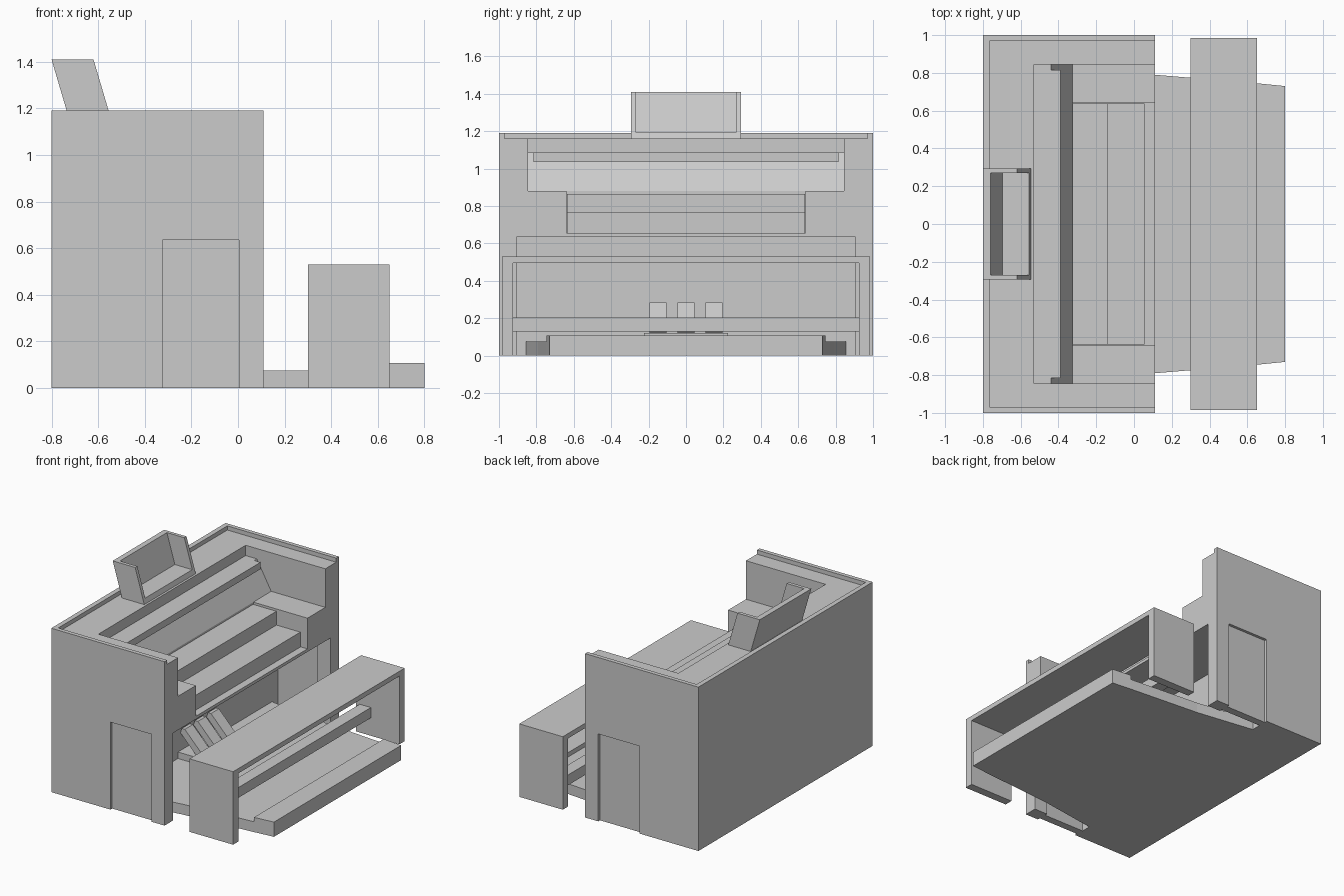
import bpy, bmesh
from mathutils import Vector

if "Cube" in bpy.data.objects:
    bpy.data.objects.remove(bpy.data.objects["Cube"])


def prism(name, pts, lo, hi, axis='Y'):
    """Extrude a 2D outline: XZ outline along Y, or XY outline along Z."""
    bm = bmesh.new()
    def place(p, d):
        return Vector((p[0], d, p[1])) if axis == 'Y' else Vector((p[0], p[1], d))
    face = bm.faces.new([bm.verts.new(place(p, lo)) for p in pts])
    ext = bmesh.ops.extrude_face_region(bm, geom=[face])
    step = place((0, 0), hi - lo)
    bmesh.ops.translate(bm, verts=[g for g in ext['geom'] if isinstance(g, bmesh.types.BMVert)], vec=step)
    bmesh.ops.recalc_face_normals(bm, faces=bm.faces)
    me = bpy.data.meshes.new(name)
    bm.to_mesh(me)
    bm.free()
    ob = bpy.data.objects.new(name, me)
    bpy.context.collection.objects.link(ob)
    return ob


def box(name, x0, x1, y0, y1, z0, z1):
    return prism(name, [(x0, z0), (x1, z0), (x1, z1), (x0, z1)], y0, y1)


def mirrored(ob):
    ob.modifiers.new("Mirror", 'MIRROR').use_axis = (False, True, False)
    return ob


# Console core with sloping fascia and shelf
prism("console_core", [(-.80, 0), (-.325, 0), (-.325, .88), (-.44, 1.085),
                       (-.53, 1.085), (-.53, 1.16), (-.80, 1.16)], -.905, .905)
box("shelf_lip", -.45, -.39, -.815, .815, 1.035, 1.085)

# End walls, with a door opening and recessed panel
mirrored(prism("end_wall", [(-.80, 0), (-.325, 0), (-.325, .635), (.005, .635), (.005, 0),
                            (.11, 0), (.11, 1.16), (-.80, 1.16)], .905, 1.0))
mirrored(box("end_panel", -.325, .005, .925, .98, 0, .635))
mirrored(box("shoulder", -.53, .11, .845, .905, .88, 1.16))
mirrored(box("key_cheek", -.325, .11, .64, .905, .635, .88))

# Raised rim around the top
mirrored(box("side_rim", -.80, .11, .97, 1.0, 1.16, 1.19))
box("back_rim", -.80, -.765, -.97, .97, 1.16, 1.19)

# Key bed and the two keyboards
box("key_bed", -.325, .11, -.64, .64, .635, .657)
box("upper_keyboard", -.325, -.137, -.637, .637, .657, .865)
box("lower_keyboard", -.137, .055, -.637, .637, .657, .765)

# Music stand: slanted tray open at the front
def lean(z):
    return -.80 + (1.41 - z) * .295

def slanted(name, a, b, z0, z1, y0, y1):
    return prism(name, [(lean(z0) + a, z0), (lean(z0) + b, z0),
                        (lean(z1) + b, z1), (lean(z1) + a, z1)], y0, y1)

slanted("stand_back", 0, .04, 1.16, 1.41, -.27, .27)
mirrored(slanted("stand_side", 0, .18, 1.16, 1.41, .27, .295))
slanted("stand_floor", .04, .18, 1.16, 1.195, -.27, .27)

# Tapered pedal base and end bar
half = [(-.325, .855), (.11, .79), (.65, .745)]
prism("pedal_base", half + [(x, -y) for x, y in reversed(half)], 0, .075, 'Z')
prism("pedal_end_bar", [(.65, .745), (.80, .73), (.80, -.73), (.65, -.745)], 0, .107, 'Z')

# Foot pedals on a small plate
box("foot_pedal_plate", -.325, -.14, -.225, .225, .075, .122)
for y in (-.15, 0, .15):
    prism("foot_pedal", [(-.315, .285), (-.29, .285), (-.15, .14), (-.165, .122), (-.20, .122),
                         (-.325, .25)], y - .046, y + .046)

# Bench
box("bench_seat", .30, .65, -.985, .985, .495, .53)
mirrored(box("bench_leg", .30, .65, .925, .985, 0, .495))
box("bench_rail", .33, .42, -.925, .925, .13, .205)
